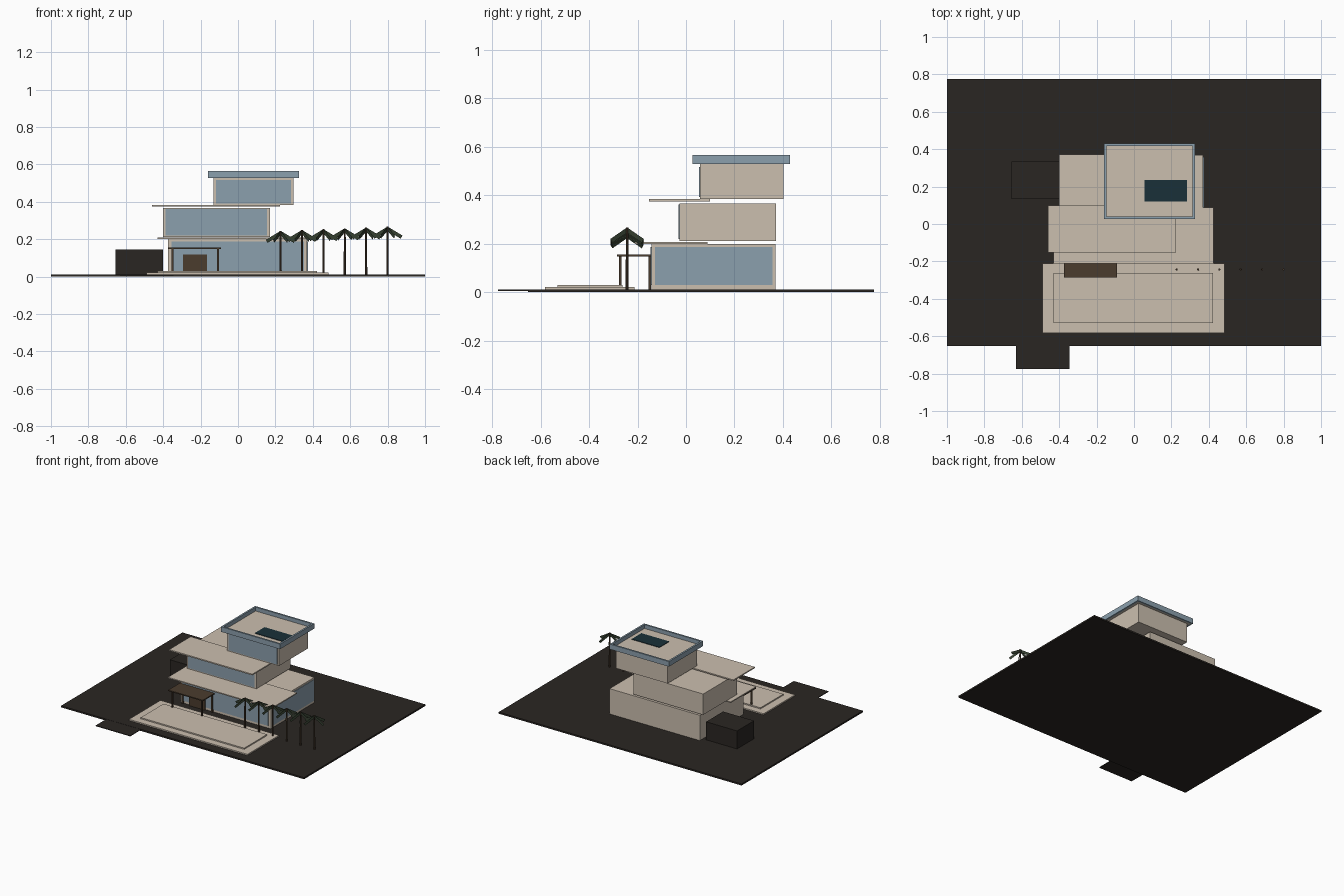
import bpy, bmesh, math

if "Cube" in bpy.data.objects:
    bpy.data.objects.remove(bpy.data.objects["Cube"])


def material(name, r, g, b):
    m = bpy.data.materials.new(name)
    m.diffuse_color = (r, g, b, 1)
    m.use_nodes = True
    m.node_tree.nodes["Principled BSDF"].inputs["Base Color"].default_value = m.diffuse_color
    return m


DARK = material("dark_earth", 0.023, 0.019, 0.016)
STONE = material("beige_stone", 0.60, 0.52, 0.43)
GLASS = material("blue_glass", 0.26, 0.35, 0.42)
WATER = material("pool_water", 0.01, 0.03, 0.04)
WOOD = material("brown_wood", 0.07, 0.045, 0.027)
LEAF = material("palm_green", 0.035, 0.05, 0.03)


def mesh_object(name, bm, mat):
    me = bpy.data.meshes.new(name)
    bm.to_mesh(me)
    bm.free()
    me.materials.append(mat)
    ob = bpy.data.objects.new(name, me)
    bpy.context.collection.objects.link(ob)
    return ob


def box(name, x, y, z, mat):
    """Box given as (min, max) ranges."""
    bm = bmesh.new()
    bmesh.ops.create_cube(bm, size=1)
    for v in bm.verts:
        for i, (lo, hi) in enumerate((x, y, z)):
            v.co[i] = lo if v.co[i] < 0 else hi
    return mesh_object(name, bm, mat)


# Site
box("ground", (-1, 1), (-0.652, 0.775), (0, 0.012), DARK)
box("driveway", (-0.63, -0.345), (-0.775, -0.652), (0.006, 0.011), DARK)
box("garage", (-0.655, -0.40), (0.135, 0.335), (0.012, 0.146), DARK)
box("terrace", (-0.49, 0.485), (-0.582, -0.212), (0.012, 0.021), STONE)
box("pool_deck", (-0.43, 0.422), (-0.53, -0.262), (0.021, 0.03), STONE)

# Three stacked storeys, each with a front window
storeys = [
    ("lower", (-0.373, 0.37), (-0.143, 0.37), (0.012, 0.2)),
    ("middle", (-0.402, 0.17), (-0.027, 0.372), (0.212, 0.367)),
    ("upper", (-0.13, 0.297), (0.058, 0.402), (0.384, 0.528)),
]
windows = [((-0.355, 0.352), (0.03, 0.187)),
           ((-0.388, 0.156), (0.22, 0.362)),
           ((-0.117, 0.284), (0.392, 0.516))]
for (name, x, y, z), (wx, wz) in zip(storeys, windows):
    box(name + "_storey", x, y, z, STONE)
    box(name + "_front_window", wx, (y[0] - 0.004, y[0] + 0.004), wz, GLASS)
box("lower_side_window", (0.366, 0.374), (-0.127, 0.357), (0.03, 0.187), GLASS)

# Overhanging balcony slabs
box("lower_balcony", (-0.43, 0.425), (-0.21, 0.088), (0.2, 0.208), STONE)
box("middle_balcony", (-0.46, 0.225), (-0.153, 0.1), (0.375, 0.384), STONE)

# Roof terrace with glass parapet and pool
X0, X1, Y0, Y1, T = -0.16, 0.327, 0.027, 0.43, 0.013
box("roof_slab", (X0 + T, X1 - T), (Y0 + T, Y1 - T), (0.528, 0.537), STONE)
for name, x, y in [("front", (X0, X1), (Y0, Y0 + T)), ("back", (X0, X1), (Y1 - T, Y1)),
                   ("left", (X0, X0 + T), (Y0 + T, Y1 - T)),
                   ("right", (X1 - T, X1), (Y0 + T, Y1 - T))]:
    box("parapet_" + name, x, y, (0.528, 0.566), GLASS)
box("roof_pool", (0.055, 0.283), (0.12, 0.234), (0.537, 0.541), WATER)

# Entrance canopy, posts and door
box("canopy", (-0.375, -0.09), (-0.285, -0.143), (0.148, 0.156), WOOD)
for px in (-0.35, -0.107):
    for py in (-0.272, -0.15):
        box("canopy_post", (px - 0.005, px + 0.005), (py - 0.005, py + 0.005),
            (0.012, 0.148), WOOD)
box("door", (-0.295, -0.165), (-0.155, -0.145), (0.012, 0.118), WOOD)


# Palm row: thin trunks with six drooping upright blades
def palm(x, y, top):
    bm = bmesh.new()
    bmesh.ops.create_cone(bm, cap_ends=True, segments=8, radius1=0.006,
                          radius2=0.005, depth=top - 0.012)
    bmesh.ops.translate(bm, verts=bm.verts, vec=(x, y, (top + 0.012) / 2))
    mesh_object("palm_trunk", bm, WOOD)
    bm = bmesh.new()
    for k in range(6):
        a = k * math.pi / 3
        c, s = math.cos(a), math.sin(a)
        pts = [(0, 0), (0.08, -0.048), (0.07, -0.064), (0, -0.022)]
        bm.faces.new([bm.verts.new((x + r * c, y + r * s, top + h)) for r, h in pts])
    mesh_object("palm_leaves", bm, LEAF)


for i in range(6):
    palm(0.228 + i * 0.1143, -0.243, 0.245 + i * 0.0045)
